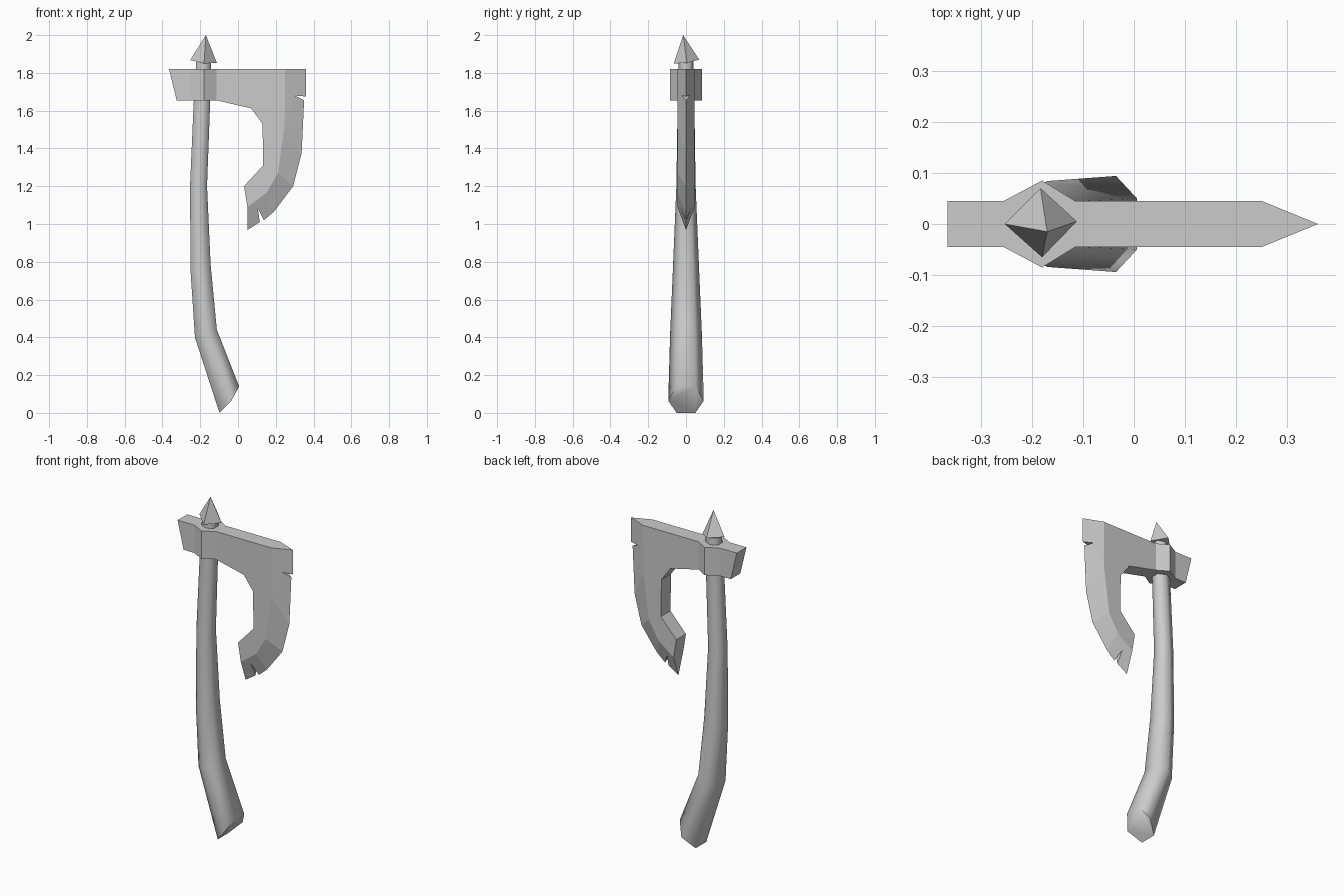
import bpy, bmesh, math

if "Cube" in bpy.data.objects:
    bpy.data.objects.remove(bpy.data.objects["Cube"])


def finish(name, bm):
    bmesh.ops.remove_doubles(bm, verts=bm.verts[:], dist=0.0005)
    bmesh.ops.recalc_face_normals(bm, faces=bm.faces[:])
    mesh = bpy.data.meshes.new(name)
    bm.to_mesh(mesh)
    bm.free()
    obj = bpy.data.objects.new(name, mesh)
    bpy.context.collection.objects.link(obj)
    return obj


# Axe head: one flat side, walled to the centre plane, then mirrored
T = 0.045
TOP, LOW = 1.82, 1.655
bm = bmesh.new()


def vert(x, z, y=T):
    return bm.verts.new((x, -y, z))


# poll and socket columns (top x, bottom x, half thickness)
cols = [(vert(xt, TOP, y), vert(xb, LOW, y)) for xt, xb, y in
        [(-0.365, -0.325, T), (-0.255, -0.255, T), (-0.18, -0.18, 0.085), (-0.115, -0.115, T)]]
for (a, b), (c, d) in zip(cols, cols[1:]):
    bm.faces.new((a, b, d, c))

# bearded body, between the bevel line and the inner hook
bevel = [vert(*p) for p in [(0.25, TOP), (0.247, 1.53), (0.212, 1.27), (0.15, 1.165), (0.05, 1.09)]]
inner = [vert(*p) for p in [(0.032, 1.2), (0.133, 1.31), (0.13, 1.53), (0.07, 1.612)]]
bm.faces.new([cols[-1][0]] + bevel + inner + [cols[-1][1]])

# sharpened bevel with two chipped notches
e = [vert(x, z, 0) for x, z in
     [(0.36, TOP), (0.36, 1.675), (0.35, 1.655), (0.337, 1.375), (0.292, 1.2),
      (0.19, 1.065), (0.137, 1.02), (0.115, 1.01), (0.05, 0.968)]]
n1 = vert(0.30, 1.68, 0.022)
n2 = vert(0.105, 1.085, 0.028)
b = bevel
for f in [(b[0], e[0], e[1], n1, b[1]), (b[1], n1, e[2], e[3]), (b[1], e[3], e[4], b[2]),
          (b[2], e[4], e[5], b[3]), (b[3], e[5], e[6], n2, b[4]), (b[4], n2, e[7], e[8])]:
    bm.faces.new(f)

# walls down to the centre plane
rim = [ed for ed in bm.edges if ed.is_boundary and any(v.co.y < -1e-4 for v in ed.verts)]
ext = bmesh.ops.extrude_edge_only(bm, edges=rim)
for v in ext["geom"]:
    if isinstance(v, bmesh.types.BMVert):
        v.co.y = 0
bmesh.ops.remove_doubles(bm, verts=bm.verts[:], dist=0.0005)
bmesh.ops.mirror(bm, geom=bm.verts[:] + bm.edges[:] + bm.faces[:], axis='Y', merge_dist=0.0005)
finish("axe_head", bm)

# Handle: bent six-sided loft (left x, left z, right x, right z, half width)
bm = bmesh.new()
rings = []
for i, (xl, zl, xr, zr, w) in enumerate([
        (-0.098, 0.0, 0.006, 0.14, 0.094), (-0.228, 0.40, -0.112, 0.44, 0.084),
        (-0.251, 0.75, -0.145, 0.785, 0.069), (-0.254, 1.2, -0.164, 1.2, 0.051),
        (-0.234, 1.655, -0.147, 1.655, 0.044), (-0.221, 1.86, -0.143, 1.86, 0.04)]):
    xm, zm = (xl + xr) / 2, (zl + zr) / 2
    if i == 0:
        xm, zm = -0.035, 0.065
    h = w * 0.53
    rings.append([bm.verts.new(p) for p in [(xl, -h, zl), (xm, -w, zm), (xr, -h, zr),
                                            (xr, h, zr), (xm, w, zm), (xl, h, zl)]])
for r, s in zip(rings, rings[1:]):
    for i in range(6):
        j = (i + 1) % 6
        bm.faces.new((r[i], r[j], s[j], s[i]))
bm.faces.new(rings[0])
bm.faces.new(rings[-1])
handle = finish("handle", bm)
bpy.context.view_layer.objects.active = handle
handle.select_set(True)
bpy.ops.object.shade_smooth_by_angle(angle=math.radians(65))
handle.select_set(False)

# Top spike: slightly crooked four-sided pyramid
bm = bmesh.new()
base = [bm.verts.new(p) for p in [(-0.253, 0.0, 1.868), (-0.18, -0.065, 1.85),
                                  (-0.112, 0.005, 1.853), (-0.183, 0.07, 1.87)]]
tip = bm.verts.new((-0.17, -0.015, 2.0))
bm.faces.new(base)
for i in range(4):
    bm.faces.new((base[i], base[(i + 1) % 4], tip))
finish("top_spike", bm)
